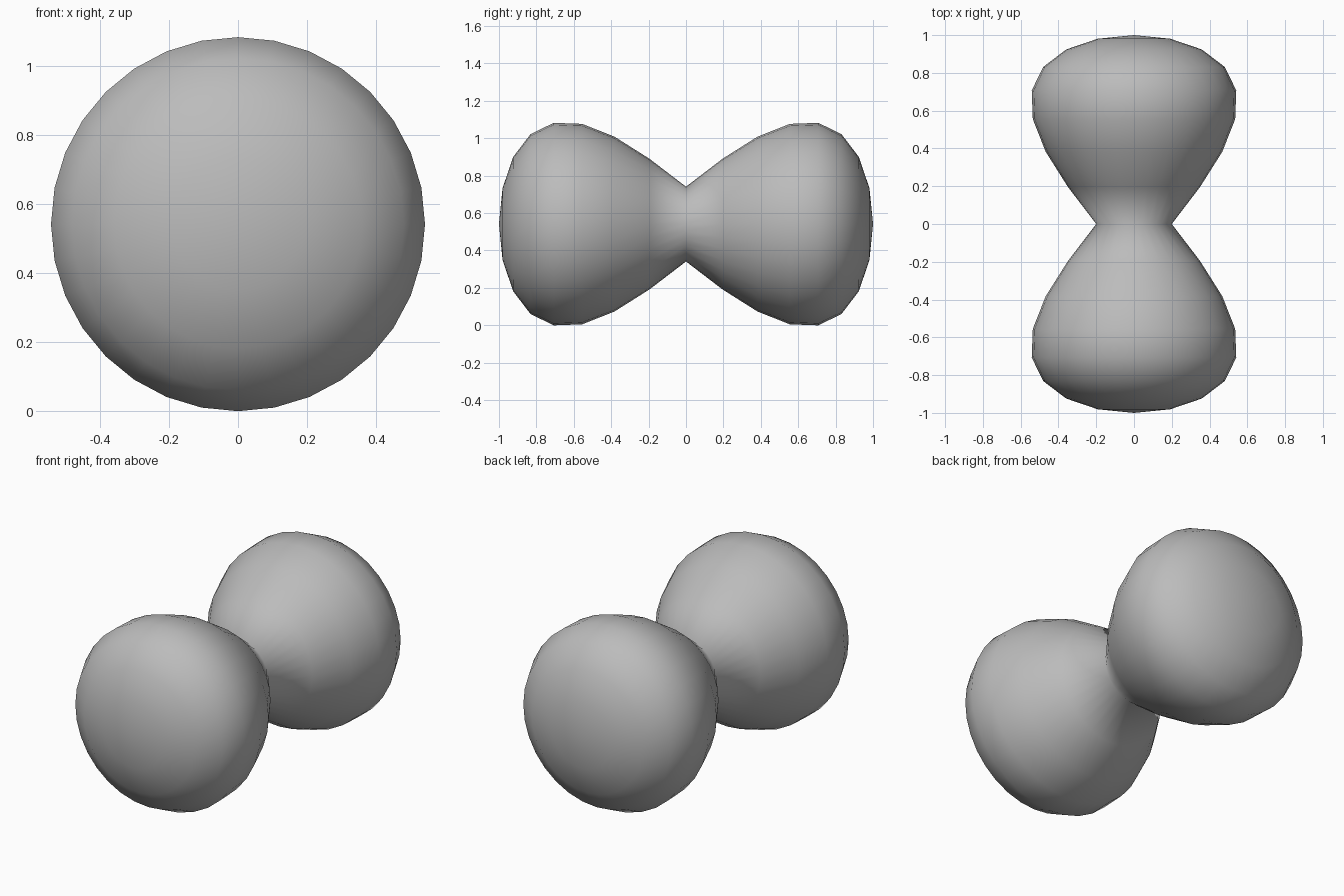
import bpy, bmesh, math
from mathutils import Matrix

if "Cube" in bpy.data.objects:
    bpy.data.objects.remove(bpy.data.objects["Cube"], do_unlink=True)

WAIST = 0.2      # radius of the narrow middle
RADIUS = 0.541   # widest radius of each lobe

# Plain grey material
grey = bpy.data.materials.new("plain grey")
grey.use_nodes = True
colour = (0.5, 0.5, 0.5, 1)
grey.diffuse_color = colour
grey.node_tree.nodes["Principled BSDF"].inputs["Base Color"].default_value = colour

# Sphere lying along y, pinched towards its middle
bm = bmesh.new()
bmesh.ops.create_uvsphere(bm, u_segments=32, v_segments=16, radius=1)
bmesh.ops.rotate(bm, verts=bm.verts, matrix=Matrix.Rotation(math.pi / 2, 3, "X"))
for v in bm.verts:
    pinch = WAIST + (1 - WAIST) * abs(v.co.y)
    v.co.x *= pinch
    v.co.z = v.co.z * pinch + RADIUS
for f in bm.faces:
    f.smooth = True
mesh = bpy.data.meshes.new("pinched_body")
bm.to_mesh(mesh)
bm.free()
mesh.materials.append(grey)
body = bpy.data.objects.new("pinched_body", mesh)
bpy.context.collection.objects.link(body)
